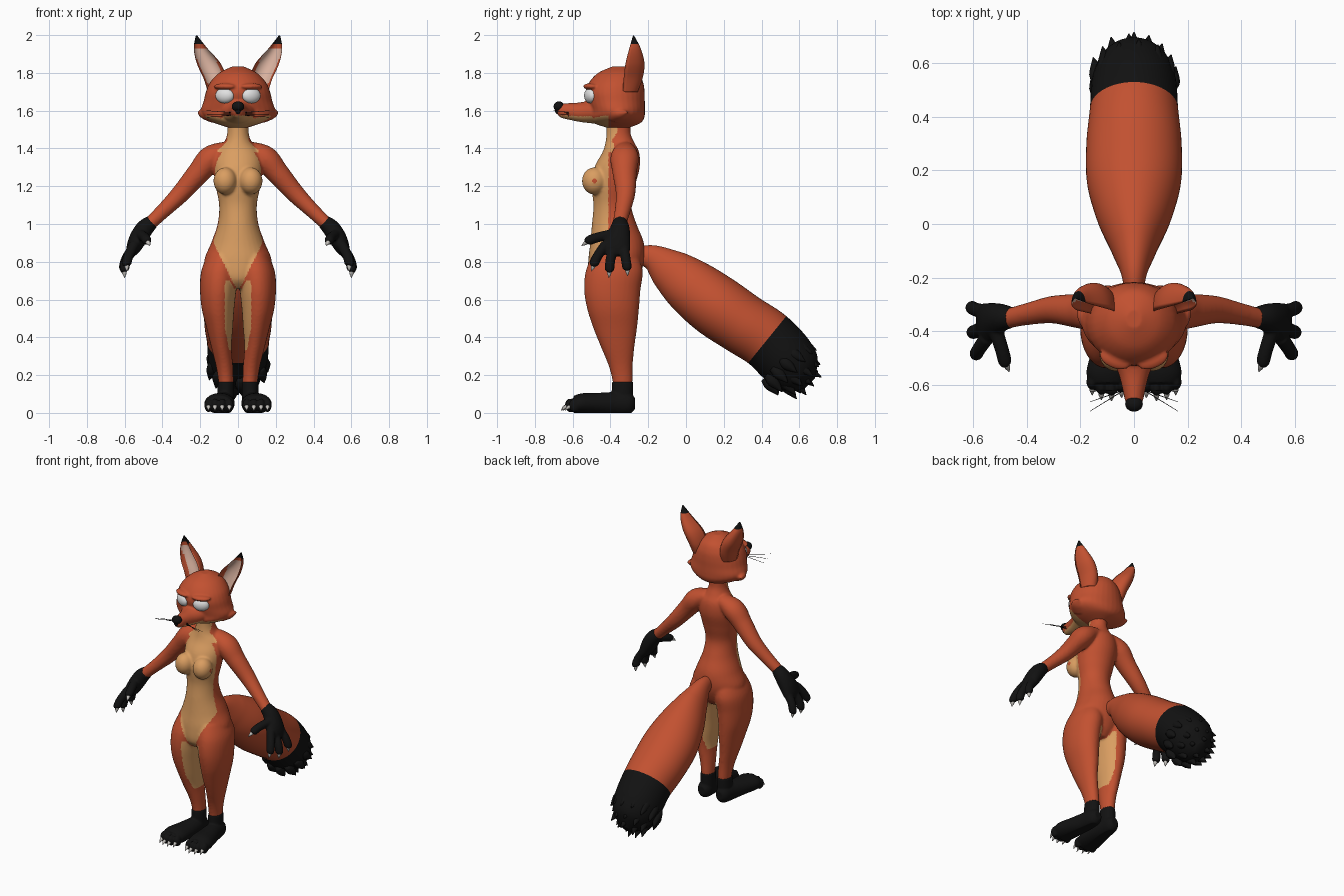
import bpy, bmesh, math, random
from mathutils import Vector, Matrix

random.seed(4)
X, Y, Z = Vector((1, 0, 0)), Vector((0, 1, 0)), Vector((0, 0, 1))


def mat(name, r, g, b):
    m = bpy.data.materials.new(name)
    m.diffuse_color = (r, g, b, 1)
    return m


RED = mat("russet fur", 0.54, 0.082, 0.03)
TAN = mat("tan fur", 0.70, 0.34, 0.12)
BLACK = mat("black fur", 0.006, 0.006, 0.006)
WHITE = mat("eye white", 0.75, 0.75, 0.75)
CLAW = mat("claw grey", 0.55, 0.53, 0.50)
PINK = mat("inner ear", 0.72, 0.46, 0.36)


def spline(pts, sub):
    """Smooth curve through tuples of numbers."""
    out = []
    for i in range(len(pts) - 1):
        p0, p1, p2 = pts[max(i - 1, 0)], pts[i], pts[i + 1]
        p3 = pts[min(i + 2, len(pts) - 1)]
        for k in range(sub):
            t = k / sub
            out.append([b + 0.5 * t * (c - a + t * (2*a - 5*b + 4*c - d + t * (3*(b - c) + d - a)))
                        for a, b, c, d in zip(p0, p1, p2, p3)])
    return out + [list(pts[-1])]


def loft(bm, pts, ref=X, axis=None, seg=32, sub=6, shape=None):
    """Tube through rings (x, y, z, radius along ref, radius across)."""
    rows = spline(pts, sub)
    rings = []
    for i, r in enumerate(rows):
        a, b = rows[max(i - 1, 0)], rows[min(i + 1, len(rows) - 1)]
        t = axis or (Vector(b[:3]) - Vector(a[:3])).normalized()
        u = (ref - t * ref.dot(t)).normalized()
        v = t.cross(u)
        ring = []
        for k in range(seg):
            w = 2 * math.pi * k / seg
            c, s = shape(w) if shape else (math.cos(w), math.sin(w))
            ring.append(bm.verts.new(Vector(r[:3]) + u * c * max(r[3], 0.001) + v * s * max(r[4], 0.001)))
        rings.append(ring)
    for a, b in zip(rings, rings[1:]):
        for k in range(seg):
            j = (k + 1) % seg
            bm.faces.new((a[k], a[j], b[j], b[k]))
    bm.faces.new(rings[0][::-1])
    bm.faces.new(rings[-1])


def ball(bm, c, r, turn=0.0):
    m = Matrix.Translation(c) @ Matrix.Rotation(turn, 4, 'Z') @ Matrix.Diagonal((*r, 1))
    bmesh.ops.create_uvsphere(bm, u_segments=28, v_segments=18, radius=1, matrix=m)


def finish(name, bm, mats, rule=None, voxel=0, smooth=6, floor=False):
    """Make the object, fuse its parts if asked, then colour faces by rule."""
    bmesh.ops.recalc_face_normals(bm, faces=bm.faces)
    me = bpy.data.meshes.new(name)
    bm.to_mesh(me)
    bm.free()
    ob = bpy.data.objects.new(name, me)
    bpy.context.collection.objects.link(ob)
    if voxel:
        m = ob.modifiers.new("fuse", 'REMESH')
        m.mode, m.voxel_size = 'VOXEL', voxel
        s = ob.modifiers.new("soften", 'SMOOTH')
        s.factor, s.iterations = 0.5, smooth
        dg = bpy.context.evaluated_depsgraph_get()
        me = bpy.data.meshes.new_from_object(ob.evaluated_get(dg))
        ob.modifiers.clear()
        ob.data = me
    if floor:
        for v in me.vertices:
            v.co.z = max(v.co.z, 0)
    me.materials.clear()
    for m in mats:
        me.materials.append(m)
    for p in me.polygons:
        p.use_smooth = True
        p.material_index = rule(p.center, p.normal) if rule else 0
    return ob


# Body: torso, chest, legs and arms fused into one skin
bm = bmesh.new()
loft(bm, [(0, y, z, rx, ry) for z, rx, y, ry in [
    (0.66, 0.07, -0.385, 0.09), (0.71, 0.13, -0.385, 0.13), (0.80, 0.178, -0.37, 0.148),
    (0.90, 0.142, -0.365, 0.142), (1.0, 0.108, -0.38, 0.118), (1.1, 0.10, -0.39, 0.10),
    (1.2, 0.118, -0.385, 0.115), (1.3, 0.13, -0.365, 0.12), (1.38, 0.115, -0.345, 0.097),
    (1.43, 0.075, -0.35, 0.077), (1.48, 0.057, -0.357, 0.064), (1.56, 0.056, -0.357, 0.064)]], axis=Z)
for s in (-1, 1):
    ball(bm, (0.068 * s, -0.485, 1.228), (0.062, 0.066, 0.072))
    loft(bm, [(s * x, y, z, rx, ry) for z, x, rx, y, ry in [
        (0.12, 0.063, 0.038, -0.336, 0.05), (0.17, 0.064, 0.040, -0.336, 0.053),
        (0.25, 0.072, 0.045, -0.346, 0.064), (0.35, 0.088, 0.054, -0.362, 0.089),
        (0.45, 0.097, 0.070, -0.375, 0.116), (0.55, 0.106, 0.086, -0.386, 0.137),
        (0.65, 0.105, 0.096, -0.390, 0.149), (0.75, 0.096, 0.099, -0.380, 0.151),
        (0.84, 0.08, 0.08, -0.375, 0.12)]], axis=Z)
    loft(bm, [(s * x, y, z, a, b) for x, y, z, a, b in [
        (0.05, -0.32, 1.40, 0.05, 0.04), (0.14, -0.325, 1.35, 0.075, 0.067), (0.21, -0.325, 1.27, 0.064, 0.06),
        (0.30, -0.32, 1.165, 0.052, 0.05), (0.39, -0.335, 1.075, 0.042, 0.04),
        (0.48, -0.355, 0.99, 0.036, 0.035)]], ref=Y)


def body_rule(p, n):
    x, z = abs(p.x), p.z
    if z > 0.64:
        wide = min(0.128, 0.5 * (z - 0.64), max(0.056, 0.115 - 1.0 * (z - 1.38)))
        if x < wide and p.y < (-0.41 if z < 1.38 else -0.365):
            return 1
    inward = -n.x * (1 if p.x > 0 else -1)
    if 0.33 < z < 0.70 and x < 0.07 and inward > 0.5 + max(0, 0.47 - z) * 2.8:
        return 1
    return 0


finish("body", bm, [RED, TAN], body_rule, voxel=0.008)

# Head with muzzle, cheeks and heavy upper lids
bm = bmesh.new()
loft(bm, [(0, y, z, rx, ry) for z, rx, y, ry in [
    (1.51, 0.05, -0.36, 0.06), (1.535, 0.125, -0.365, 0.125), (1.565, 0.178, -0.365, 0.145),
    (1.60, 0.197, -0.362, 0.145), (1.65, 0.182, -0.37, 0.152), (1.70, 0.17, -0.375, 0.156),
    (1.75, 0.148, -0.37, 0.143), (1.80, 0.10, -0.36, 0.105), (1.834, 0.03, -0.355, 0.035)]], axis=Z)
loft(bm, [(0, -0.42, 1.60, 0.12, 0.075), (0, -0.50, 1.595, 0.085, 0.062), (0, -0.56, 1.592, 0.058, 0.052),
          (0, -0.62, 1.596, 0.042, 0.044), (0, -0.665, 1.60, 0.032, 0.036), (0, -0.685, 1.603, 0.012, 0.015)], axis=-Y)
for s in (-1, 1):
    ball(bm, (0.07 * s, -0.506, 1.728), (0.062, 0.034, 0.017), 0.37 * s)
    loft(bm, [(0.13 * s, -0.37, 1.575, 0.06, 0.04), (0.18 * s, -0.34, 1.585, 0.04, 0.028),
              (0.208 * s, -0.31, 1.592, 0.004, 0.004)], ref=Y)
finish("head", bm, [RED, TAN], lambda p, n: int(p.y < -0.41 and p.z < 1.575 and n.z < -0.45),
       voxel=0.007, smooth=4)

# Nose
bm = bmesh.new()
ball(bm, (0, -0.673, 1.622), (0.033, 0.028, 0.027))
ball(bm, (0, -0.678, 1.602), (0.016, 0.016, 0.02))
finish("nose", bm, [BLACK])

# Tail with a tufted black end
AXIS = Vector((0, 0.78, -0.63))
bm = bmesh.new()
loft(bm, [(0, y, z, a, b) for y, z, a, b in [
    (-0.28, 0.835, 0.03, 0.04), (-0.18, 0.822, 0.05, 0.068), (-0.08, 0.752, 0.09, 0.117),
    (0.03, 0.665, 0.14, 0.15), (0.16, 0.567, 0.176, 0.165), (0.30, 0.472, 0.178, 0.162),
    (0.43, 0.388, 0.165, 0.16), (0.54, 0.277, 0.155, 0.155), (0.61, 0.20, 0.115, 0.12),
    (0.655, 0.155, 0.03, 0.04)]], sub=12, seg=48)
UP = AXIS.cross(X)
for ring, (back, rad, count) in enumerate([(0.12, 0.135, 13), (0.05, 0.09, 9), (0.02, 0.04, 4)]):
    for i in range(count):
        w = 2 * math.pi * (i + 0.5 * ring) / count
        out = X * math.cos(w) + UP * math.sin(w)
        c = Vector((0, 0.63, 0.18)) - AXIS * back + out * rad
        tip = c + AXIS * random.uniform(0.06, 0.085) + out * 0.022
        loft(bm, [(*(c - AXIS * 0.05), 0.02, 0.02), (*(c + out * 0.006), 0.032, 0.032), (*tip, 0.002, 0.002)],
             ref=out, seg=8, sub=3)
finish("tail", bm, [RED, BLACK], lambda p, n: int((p - Vector((0, 0.43, 0.39))).dot(AXIS) > 0))

for s, side in ((-1, "left"), (1, "right")):
    # Eye
    bm = bmesh.new()
    ball(bm, (0.07 * s, -0.506, 1.68), (0.052, 0.03, 0.041), 0.37 * s)
    finish(side + "_eye", bm, [WHITE])

    # Ear: crescent section, hollow towards the front
    bm = bmesh.new()
    loft(bm, [(s * x, y, z, a, b) for x, y, z, a, b in [
        (0.11, -0.335, 1.70, 0.05, 0.08), (0.122, -0.33, 1.77, 0.06, 0.10), (0.155, -0.32, 1.85, 0.063, 0.10),
        (0.198, -0.30, 1.93, 0.036, 0.06), (0.22, -0.28, 1.999, 0.003, 0.004)]], axis=Z, sub=10,
        shape=lambda w: (math.cos(w), math.sin(w) if math.sin(w) > 0 else -0.6 * math.sin(w)))
    finish(side + "_ear", bm, [RED, PINK, BLACK],
           lambda p, n: 2 if p.z > 1.95 else int(n.y < -0.1 and p.z < 1.93
                                                and abs(abs(p.x) - 0.122 - 0.45 * (p.z - 1.77)) < 0.049))

    # Whiskers
    bm = bmesh.new()
    for dy, z0, z1 in ((-0.70, 1.59, 1.60), (-0.665, 1.583, 1.58), (-0.625, 1.576, 1.565)):
        loft(bm, [(0.035 * s, -0.62, z0, 0.002, 0.002), (0.165 * s, dy, z1, 0.001, 0.001)], ref=Z, seg=6, sub=2)
    finish(side + "_whiskers", bm, [BLACK])

    # Foot
    bm = bmesh.new()
    loft(bm, [(0.064 * s, -0.336, 0.03, 0.04, 0.05), (0.064 * s, -0.337, 0.10, 0.044, 0.056),
              (0.064 * s, -0.336, 0.165, 0.043, 0.056)], axis=Z)
    loft(bm, [(s * x, y, z, a, b) for x, y, z, a, b in [
        (0.068, -0.27, 0.05, 0.025, 0.03), (0.07, -0.30, 0.05, 0.046, 0.055), (0.075, -0.38, 0.05, 0.056, 0.06),
        (0.087, -0.47, 0.05, 0.07, 0.056), (0.098, -0.55, 0.05, 0.08, 0.054), (0.098, -0.595, 0.045, 0.07, 0.045)]],
        axis=-Y)
    claws = bmesh.new()
    for x, y in ((0.046, -0.60), (0.084, -0.612), (0.122, -0.608), (0.156, -0.59)):
        ball(bm, (x * s, y, 0.04), (0.022, 0.03, 0.036))
        loft(claws, [(x * s, y - 0.01, 0.035, 0.013, 0.013), (x * s, y - 0.032, 0.03, 0.01, 0.01),
                     (x * s, y - 0.05, 0.012, 0.001, 0.001)], seg=10, sub=3)
    finish(side + "_foot", bm, [BLACK], voxel=0.006, smooth=3, floor=True)
    finish(side + "_foot_claws", claws, [CLAW])

    # Hand: palm, three fingers and a thumb, each digit ending in a claw
    bm, claws = bmesh.new(), bmesh.new()
    loft(bm, [(s * x, y, z, a, b) for x, y, z, a, b in [
        (0.455, -0.35, 1.012, 0.038, 0.038), (0.495, -0.35, 0.975, 0.052, 0.047), (0.53, -0.36, 0.92, 0.066, 0.047),
        (0.557, -0.375, 0.865, 0.078, 0.036), (0.57, -0.38, 0.835, 0.05, 0.02)]], ref=Y)
    digits = [((0.55, -0.425, 0.89), (0.578, -0.465, 0.835), (0.59, -0.487, 0.79), (0.588, -0.50, 0.75)),
              ((0.555, -0.385, 0.87), (0.59, -0.40, 0.81), (0.602, -0.405, 0.76), (0.60, -0.408, 0.715)),
              ((0.55, -0.33, 0.88), (0.59, -0.32, 0.82), (0.606, -0.312, 0.77), (0.605, -0.308, 0.725)),
              ((0.52, -0.39, 0.945), (0.495, -0.465, 0.93), (0.482, -0.515, 0.912), (0.466, -0.553, 0.885))]
    for d in digits:
        a, b, c, e = [Vector((s * p[0], p[1], p[2])) for p in d]
        loft(bm, [(*a, 0.028, 0.028), (*b, 0.026, 0.026), (*c, 0.025, 0.025),
                  (*c.lerp(e, 0.3), 0.014, 0.014)], ref=X, seg=16)
        loft(claws, [(*c, 0.014, 0.014), (*c.lerp(e, 0.5), 0.011, 0.011), (*e, 0.001, 0.001)], seg=10, sub=3)
    finish(side + "_hand", bm, [BLACK], voxel=0.006, smooth=3)
    finish(side + "_hand_claws", claws, [CLAW])
